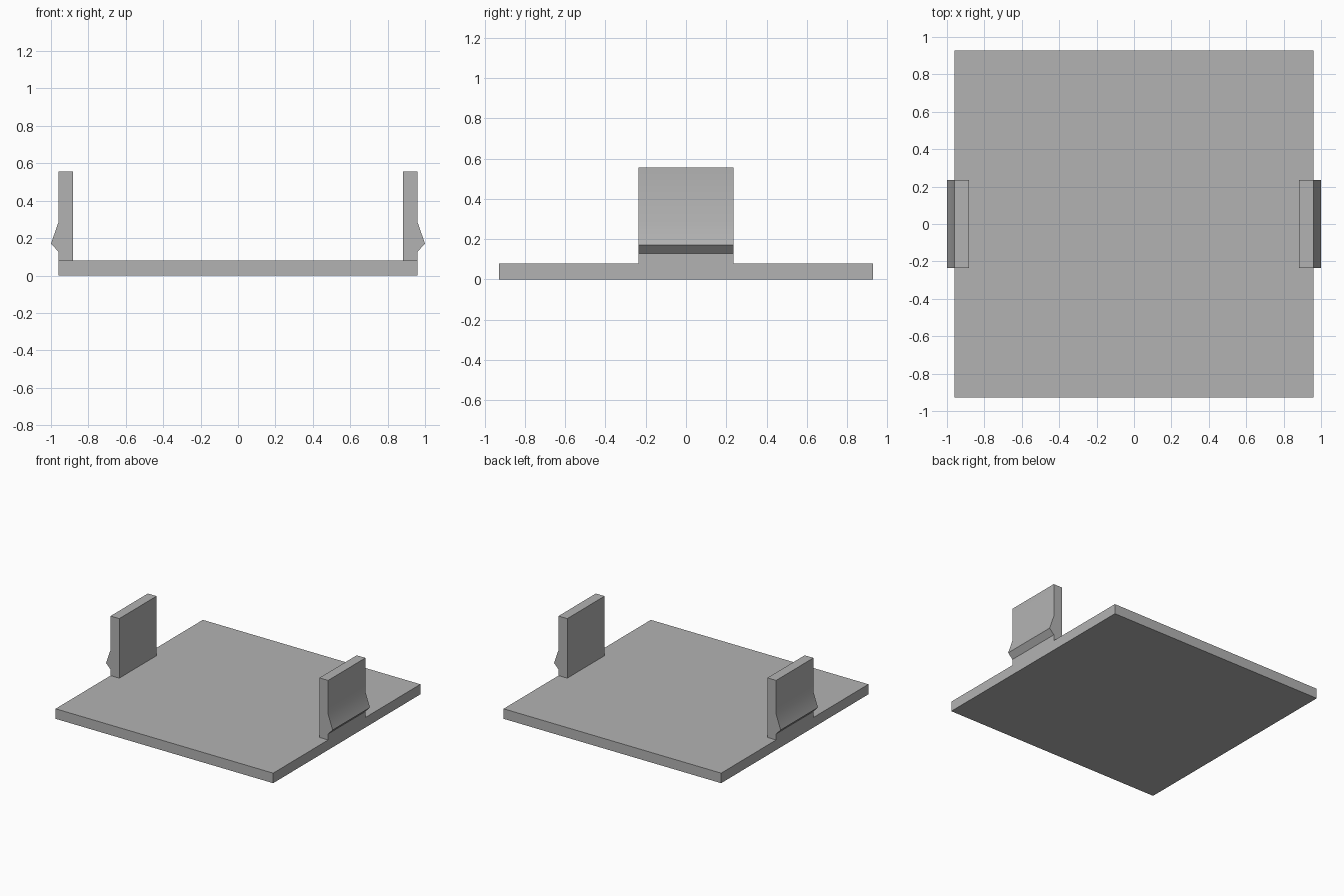
import bpy
import bmesh

cube = bpy.data.objects.get("Cube")
if cube:
    bpy.data.objects.remove(cube, do_unlink=True)

grey = bpy.data.materials.new("plain grey")
grey.use_nodes = True
colour = (0.45, 0.45, 0.45, 1)
grey.diffuse_color = colour
grey.node_tree.nodes["Principled BSDF"].inputs["Base Color"].default_value = colour


def extrude_profile(name, profile, half_depth):
    """Extrude an x-z outline along y, centred on y = 0."""
    bm = bmesh.new()
    outline = bm.faces.new([bm.verts.new((x, -half_depth, z)) for x, z in profile])
    result = bmesh.ops.extrude_face_region(bm, geom=[outline])
    moved = [v for v in result["geom"] if isinstance(v, bmesh.types.BMVert)]
    bmesh.ops.translate(bm, verts=moved, vec=(0, 2 * half_depth, 0))
    bmesh.ops.recalc_face_normals(bm, faces=bm.faces)
    mesh = bpy.data.meshes.new(name)
    bm.to_mesh(mesh)
    bm.free()
    mesh.materials.append(grey)
    obj = bpy.data.objects.new(name, mesh)
    bpy.context.collection.objects.link(obj)
    bpy.ops.object.select_all(action="DESELECT")
    obj.select_set(True)
    bpy.context.view_layer.objects.active = obj
    bpy.ops.object.shade_smooth_by_angle()
    return obj


# Flat base plate
edge, top = 0.96, 0.08
extrude_profile("base_plate", [(-edge, 0), (edge, 0), (edge, top), (-edge, top)], 0.928)

# Upright snap clips with an outward barb, one on each side
clip = [(0.883, top), (edge, top), (edge, 0.128), (1.0, 0.17),
        (edge, 0.285), (edge, 0.555), (0.883, 0.555)]
for name, side in (("left_clip", 1), ("right_clip", -1)):
    extrude_profile(name, [(side * x, z) for x, z in clip], 0.235)
